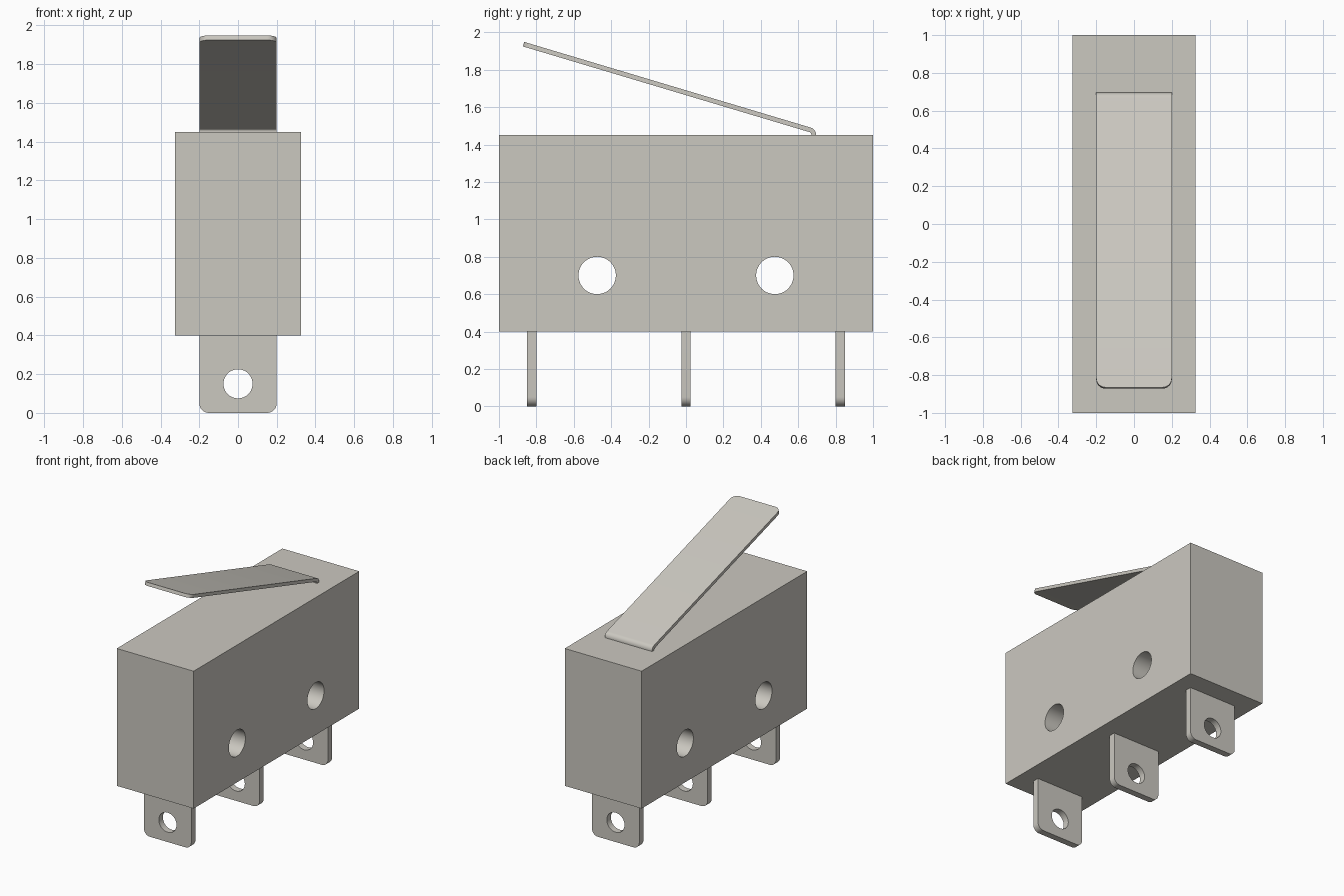
import bpy, bmesh, math
from mathutils import Matrix

if "Cube" in bpy.data.objects:
    bpy.data.objects.remove(bpy.data.objects["Cube"])

grey = bpy.data.materials.new("warm_grey")
grey.diffuse_color = (0.60, 0.58, 0.53, 1)
grey.use_nodes = True
grey.node_tree.nodes["Principled BSDF"].inputs["Base Color"].default_value = grey.diffuse_color


def add_object(name, bm):
    bmesh.ops.recalc_face_normals(bm, faces=bm.faces[:])
    me = bpy.data.meshes.new(name)
    bm.to_mesh(me)
    bm.free()
    ob = bpy.data.objects.new(name, me)
    bpy.context.collection.objects.link(ob)
    me.materials.append(grey)
    return ob


def activate(ob):
    bpy.ops.object.select_all(action='DESELECT')
    ob.select_set(True)
    bpy.context.view_layer.objects.active = ob


def box(size, centre):
    bm = bmesh.new()
    bmesh.ops.create_cube(bm, size=1, matrix=Matrix.Translation(centre) @ Matrix.Diagonal((*size, 1)))
    return bm


def drill(ob, centre, radius, axis):
    """Cut a round through-hole along the given axis."""
    bm = bmesh.new()
    rot = Matrix.Rotation(math.pi / 2, 4, 'Y' if axis == 'X' else 'X')
    bmesh.ops.create_cone(bm, cap_ends=True, segments=48, radius1=radius, radius2=radius,
                          depth=1, matrix=Matrix.Translation(centre) @ rot)
    cutter = add_object("hole_cutter", bm)
    cutter.hide_render = True
    mod = ob.modifiers.new("hole", 'BOOLEAN')
    mod.operation, mod.solver, mod.object = 'DIFFERENCE', 'EXACT', cutter
    activate(ob)
    bpy.ops.object.modifier_apply(modifier=mod.name)
    bpy.data.objects.remove(cutter)


def smooth(ob):
    activate(ob)
    bpy.ops.object.shade_smooth_by_angle(angle=math.radians(30))


# Switch body with two mounting holes
body = add_object("body", box((0.65, 2.0, 1.05), (0, 0, 0.925)))
for y in (-0.475, 0.475):
    drill(body, (0, y, 0.70), 0.10, 'X')
smooth(body)

# Three flat terminals with rounded lower corners and a wire hole
for i, y in enumerate((-0.825, 0, 0.825)):
    bm = box((0.4, 0.05, 0.4), (0, y, 0.2))
    corners = [e for e in bm.edges if all(v.co.z < 0.01 for v in e.verts)
               and abs(e.verts[0].co.x - e.verts[1].co.x) < 0.01]
    bmesh.ops.bevel(bm, geom=corners, offset=0.05, segments=8, profile=0.5, affect='EDGES')
    terminal = add_object(f"terminal_{i + 1}", bm)
    drill(terminal, (0, y, 0.15), 0.075, 'Y')
    smooth(terminal)

# Sprung lever: rows of (y, z, half width) from the foot, round the bend, to the tip
slope = math.radians(16.65)
R, yc, zc = 0.025, 0.6575, 1.454
rows = [(yc + R, 1.42, 0.2)]
for i in range(9):
    t = (math.pi / 2 - slope) * i / 8
    rows.append((yc + R * math.cos(t), zc + R * math.sin(t), 0.2))
y0, z0, _ = rows[-1]
length, r = 1.60, 0.05
for i in range(9):
    t = math.pi / 2 * i / 8
    s = length - r + r * math.sin(t)
    rows.append((y0 - s * math.cos(slope), z0 + s * math.sin(slope), 0.2 - r + r * math.cos(t)))
bm = bmesh.new()
pairs = [[bm.verts.new((x, y, z)) for x in (-w, w)] for y, z, w in rows]
for a, b in zip(pairs, pairs[1:]):
    bm.faces.new((a[0], a[1], b[1], b[0]))
lever = add_object("lever", bm)
mod = lever.modifiers.new("thickness", 'SOLIDIFY')
mod.thickness, mod.offset = 0.025, 0
activate(lever)
bpy.ops.object.modifier_apply(modifier=mod.name)
smooth(lever)
